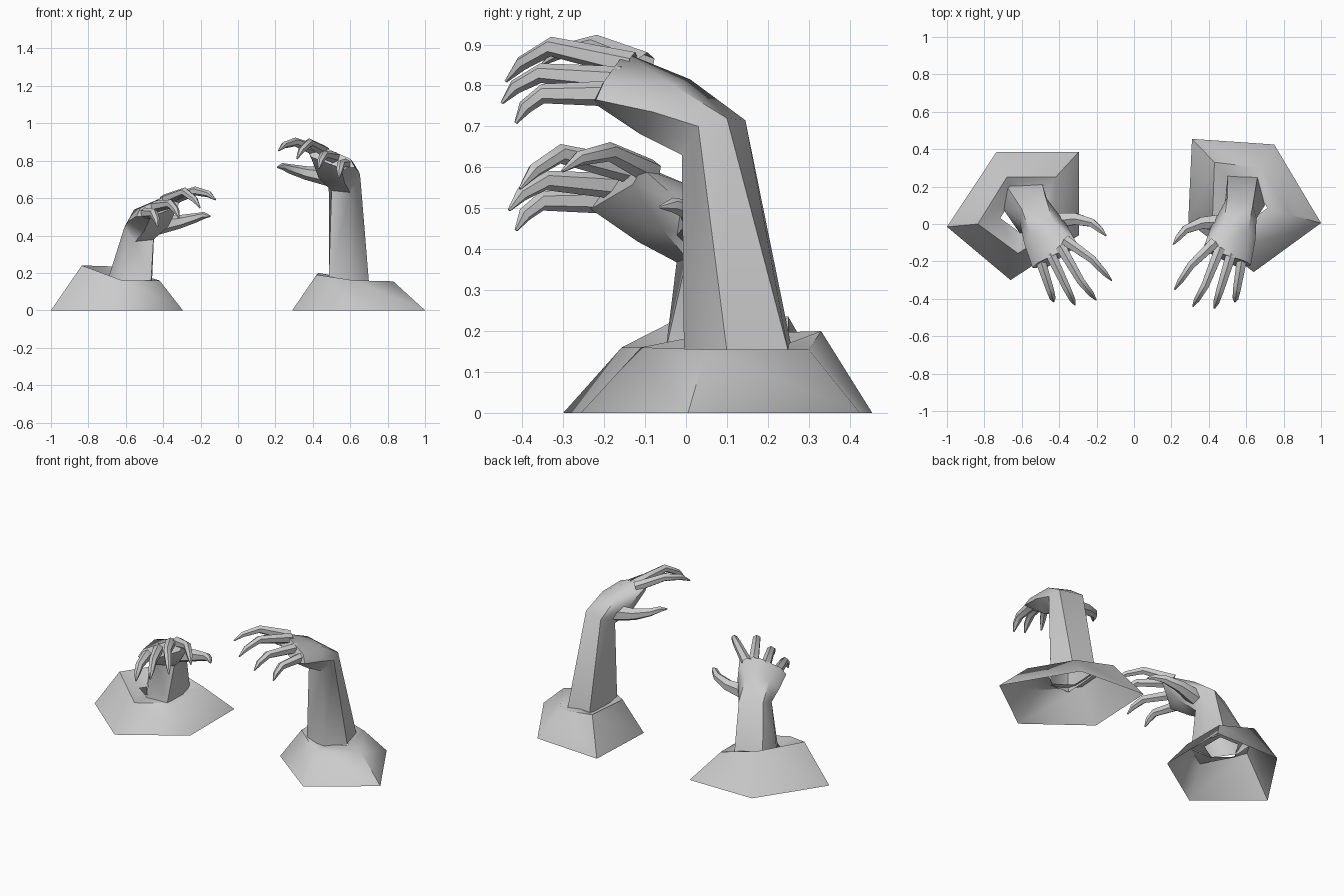
import bpy
import bmesh
import math
from mathutils import Matrix, Vector

cube = bpy.data.objects.get("Cube")
if cube:
    bpy.data.objects.remove(cube, do_unlink=True)

# Single flat grey
grey = bpy.data.materials.new("stone grey")
grey.use_nodes = True
colour = (0.6, 0.6, 0.6, 1)
grey.diffuse_color = colour
grey.node_tree.nodes["Principled BSDF"].inputs["Base Color"].default_value = colour


def loft(bm, rings, cap_end=True):
    """Skin a list of rings with equal point counts."""
    rows = [[bm.verts.new(p) for p in ring] for ring in rings]
    count = len(rows[0])
    for low, high in zip(rows, rows[1:]):
        for i in range(count):
            j = (i + 1) % count
            bm.faces.new((low[i], low[j], high[j], high[i]))
    if cap_end:
        bm.faces.new(rows[-1])


def tube(bm, path, radii, sides=6):
    """Tapered limb following a path, with a ring at each point."""
    rings = []
    last = len(path) - 1
    for i, (centre, radius) in enumerate(zip(path, radii)):
        along = (path[min(i + 1, last)] - path[max(i - 1, 0)]).normalized()
        side = along.cross(Vector((0, 0, 1))).normalized()
        up = side.cross(along)
        angles = [math.tau * (k + 0.5) / sides for k in range(sides)]
        rings.append([centre + radius * (math.cos(a) * side + math.sin(a) * up)
                      for a in angles])
    loft(bm, rings)


def finish(bm, name, angle):
    bmesh.ops.recalc_face_normals(bm, faces=bm.faces)
    mesh = bpy.data.meshes.new(name)
    bm.to_mesh(mesh)
    bm.free()
    mesh.materials.append(grey)
    obj = bpy.data.objects.new(name, mesh)
    bpy.context.collection.objects.link(obj)
    bpy.ops.object.select_all(action="DESELECT")
    obj.select_set(True)
    bpy.context.view_layer.objects.active = obj
    bpy.ops.object.shade_smooth_by_angle(angle=math.radians(angle))


# Hand sections, from the thumb side of the underside round to the thumb
wrist = [(.5, 0, .64), (.6, -.01, .63), (.655, .03, .7),
         (.635, .1, .72), (.5, .145, .715), (.485, .07, .69)]
palm = [(.43, -.07, .71), (.57, -.11, .68), (.65, -.08, .735),
        (.61, -.03, .8), (.48, .01, .815), (.41, -.02, .77)]
knuckles = [(.39, -.15, .82), (.55, -.23, .76), (.625, -.22, .765),
            (.6, -.2, .81), (.44, -.15, .88), (.37, -.13, .86)]

# Each finger: root, middle knuckle, tip
fingers = [
    [(.43, -.1, .85), (.305, -.22, .9), (.217, -.35, .853)],
    [(.46, -.13, .85), (.38, -.33, .895), (.315, -.44, .81)],
    [(.52, -.16, .815), (.46, -.355, .83), (.43, -.45, .757)],
    [(.58, -.17, .78), (.55, -.35, .78), (.54, -.416, .708)],
]
thumb = [(.48, .01, .715), (.36, .005, .735), (.275, -.03, .757),
         (.235, -.075, .77), (.21, -.11, .765)]


def build_hand(name, arm_base, place):
    bm = bmesh.new()
    # Forearm and palm as one skin
    sections = [[place @ Vector(p) for p in ring] for ring in (wrist, palm, knuckles)]
    base = [Vector((x, y, .15)) for x, y in arm_base]
    loft(bm, [base] + sections)
    # Curled fingers with pointed ends
    for points in fingers:
        root, knuckle, tip = [place @ Vector(p) for p in points]
        joint = knuckle.lerp(tip, .65) + Vector((0, 0, .014))
        tube(bm, [root, knuckle, joint, tip], [.032, .024, .018, .004])
    tube(bm, [place @ Vector(p) for p in thumb], [.05, .036, .025, .018, .004])
    finish(bm, name, 50)


def build_mound(name, foot, rim):
    # Hollow five-sided mound with a sunken top around the arm
    bm = bmesh.new()
    ground = [Vector((x, y, 0)) for x, y in foot]
    top = [Vector(p) for p in rim]
    middle = sum(top, Vector()) / len(top)
    inner = [middle.lerp(p, .5) for p in top]
    for p in inner:
        p.z = .155
    loft(bm, [ground, top, inner], cap_end=False)
    finish(bm, name, 60)


# Tall arm on the left
build_hand("left_arm_and_hand",
           [(.485, 0), (.61, -.005), (.7, .1), (.66, .25), (.5, .26), (.487, .12)],
           Matrix.Identity(4))
build_mound("left_mound",
            [(.31, .455), (.75, .425), (1, .005), (.64, -.257), (.29, .01)],
            [(.43, .33, .2), (.68, .3, .155), (.83, .05, .155),
             (.62, -.11, .16), (.42, .04, .19)])

# Short arm on the right: the same hand mirrored, turned and lowered
pivot = Vector((-.575, .06, 0))
turn = (Matrix.Translation(pivot + Vector((.04, -.01, -.262)))
        @ Matrix.Rotation(.15, 4, "Z")
        @ Matrix.Translation(-pivot)
        @ Matrix.Scale(-1, 4, (1, 0, 0)))
build_hand("right_arm_and_hand",
           [(-.465, -.05), (-.61, -.05), (-.7, .08), (-.69, .215), (-.49, .215), (-.46, .1)],
           turn)
build_mound("right_mound",
            [(-1, -.015), (-.735, .385), (-.295, .385), (-.295, -.06), (-.66, -.3)],
            [(-.835, 0, .24), (-.68, .25, .235), (-.42, .25, .16),
             (-.42, -.03, .16), (-.62, -.157, .16)])
